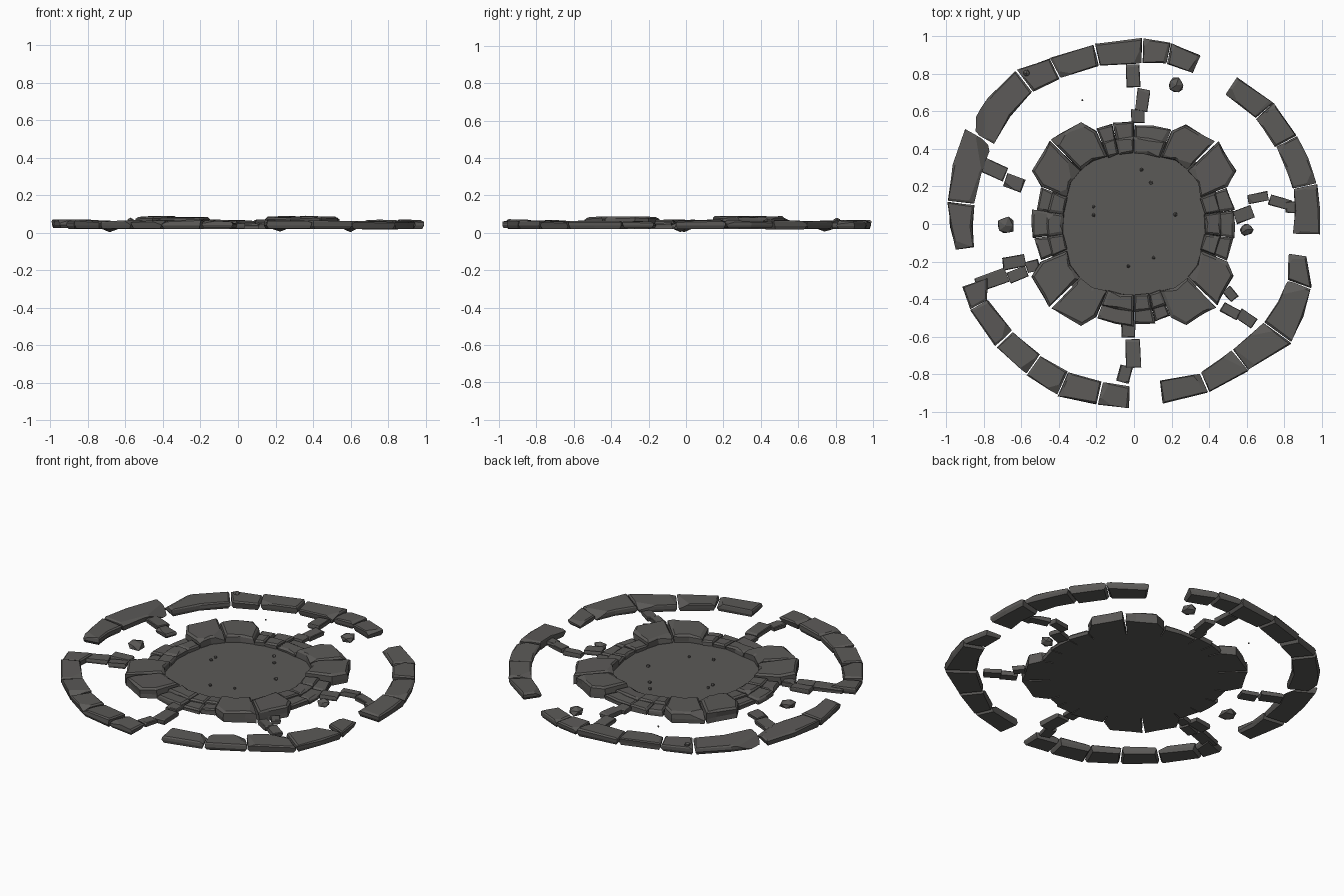
import bpy, bmesh, math, random
from mathutils import Vector, Matrix

if "Cube" in bpy.data.objects:
    bpy.data.objects.remove(bpy.data.objects["Cube"])

random.seed(7)
stone = bpy.data.materials.new("dark_stone")
stone.diffuse_color = (0.105, 0.101, 0.096, 1)
stone.use_nodes = True
stone.node_tree.nodes["Principled BSDF"].inputs["Base Color"].default_value = stone.diffuse_color
R = random.uniform


def finish(bm, name):
    bmesh.ops.recalc_face_normals(bm, faces=bm.faces)
    me = bpy.data.meshes.new(name)
    bm.to_mesh(me)
    bm.free()
    me.materials.append(stone)
    ob = bpy.data.objects.new(name, me)
    bpy.context.collection.objects.link(ob)
    return ob


def polar(deg, r):
    a = math.radians(deg)
    return Vector((r * math.cos(a), r * math.sin(a)))


def chip(bm, co, no):
    """Slice a piece off the stone and close the cut."""
    bmesh.ops.bisect_plane(bm, geom=bm.verts[:] + bm.edges[:] + bm.faces[:], dist=1e-5,
                           plane_co=co, plane_no=no, clear_outer=True)
    open_edges = [e for e in bm.edges if e.is_boundary]
    if open_edges:
        bmesh.ops.holes_fill(bm, edges=open_edges)


def slab(name, outline, z0, z1, bevel=0.012, chips=2, jit=0.004, low=0.0):
    """Rough flat stone: a beveled prism with slightly tilted top and chipped rim."""
    bm = bmesh.new()
    c = sum(outline, Vector((0, 0))) / len(outline)
    tx, ty = R(-.035, .035), R(-.035, .035)
    rings = []
    for k, z, inset in ((0, z0, bevel * low), (1, z0 + (z1 - z0) * .4, 0),
                        (2, z1 - bevel * .7, 0), (3, z1, bevel)):
        ring = []
        for p in outline:
            d = p - c
            q = c + d * (1 - inset / max(d.length, .02))
            tilt = (d.x * tx + d.y * ty) if k > 1 else 0
            j = jit if k else 0
            ring.append(bm.verts.new((q.x + R(-j, j), q.y + R(-j, j), z + tilt)))
        rings.append(ring)
    n = len(outline)
    for a, b in zip(rings, rings[1:]):
        for i in range(n):
            bm.faces.new((a[i], a[(i + 1) % n], b[(i + 1) % n], b[i]))
    bm.faces.new(rings[0][::-1])
    bm.faces.new(rings[3])
    # chips taken off random rim edges
    for _ in range(chips):
        i = random.randrange(n)
        p = outline[i].lerp(outline[(i + 1) % n], R(0, .35))
        d = (p - c).normalized()
        co = c + (p - c) * R(.72, .86)
        chip(bm, (co.x, co.y, z1), Vector((d.x + R(-.4, .4), d.y + R(-.4, .4), R(1.6, 2.6))))
    return finish(bm, name)


def arc_block(name, j0, j1, z0, z1, gap=0.004, **kw):
    """Ring stone between two joints (angle, inner radius, outer radius)."""
    (a0, i0, o0), (a1, i1, o1) = j0, j1
    g = math.degrees(gap)
    a0, a1 = a0 + g, a1 - g
    m = (a0 + a1) / 2
    pts = [polar(a0, o0)]
    if a1 - a0 > 15:
        pts.append(polar(m, (o0 + o1) / 2))
    pts += [polar(a1, o1), polar(a1, i1)]
    if a1 - a0 > 15:
        pts.append(polar(m, (i0 + i1) / 2))
    pts.append(polar(a0, i0))
    return slab(name, pts, z0, z1, **kw)


# Outer broken ring: joints of four arcs
arcs = {
    "north_west": [(68.5, .865, .965), (78.5, .875, .985), (87.2, .86, .99), (102.5, .865, .98),
                   (117, .87, .99), (127.5, .89, 1.03), (150.5, .86, 1.03), (173, .86, 1.0),
                   (188.5, .865, .96)],
    "east": [(-3.5, .85, .99), (12.5, .87, 1.0), (28.5, .86, .985), (41, .86, .985), (55, .85, .955)],
    "south_east": [(279, .85, .97), (294, .87, .98), (308, .85, .99), (323, .87, 1.05),
                   (340, .875, 1.005), (349.5, .84, .935)],
    "south_west": [(200, .83, .975), (207.5, .88, .985), (221.5, .865, .985), (234.5, .86, .985),
                   (246, .865, 1.0), (258.5, .86, .98), (268.5, .87, .985)],
}
for part, joints in arcs.items():
    for i, (a, b) in enumerate(zip(joints, joints[1:])):
        arc_block(f"outer_ring_{part}_{i}", a, b, .022 + R(-.004, .004), .066 + R(-.005, .003),
                  bevel=.01, low=1.2)

# Central floor disc
slab("floor_disc", [polar(i * 10, .47) for i in range(36)], .02, .04, bevel=.0, chips=0, jit=0)
for o in bpy.data.objects:
    if o.name == "floor_disc":
        for v in o.data.vertices:
            v.co.z = .02 if v.co.z < .026 else .04

# Inner ring: raised corner pairs on diagonals, lower stepped stones between
for q in range(4):
    d = 45 + 90 * q
    for s in (-1, 1):
        r = R(-.01, .01)
        pts = [polar(d + s * 23, .385), polar(d + s * 23, .535), polar(d + s * 17.5, .605 + r),
               polar(d + s * 6, .61 + r), polar(d + s * .6, .625 + r), polar(d + s * .6, .405),
               polar(d + s * 12, .405)]
        slab(f"raised_stone_{q}_{s}", pts[::-s], .02, .083 + R(-.002, .005), bevel=.014)
    c = 90 * q
    cuts = [-21.5, -8, 8, 21.5] if q in (0, 2) else [-21.5, 0, 12, 21.5]
    for i, (a, b) in enumerate(zip(cuts, cuts[1:])):
        o = .535 + R(-.01, .015)
        arc_block(f"low_stone_{q}_{i}", (c + a, .44, o), (c + b, .44, o + R(-.015, .01)),
                  .02, .053 + R(-.004, .004), chips=1)
        arc_block(f"step_stone_{q}_{i}", (c + a, .38, .465), (c + b, .38, .465),
                  .022, .066 + R(-.005, .006), chips=1)

# Spoke paving: (x, y, length x, length y, rotation)
spokes = [
    (-.005, .79, .07, .12, 3), (.045, .66, .065, .12, -8), (.02, .575, .07, .07, 0),
    (-.745, .29, .13, .075, -25), (-.64, .22, .10, .07, -20),
    (.585, .05, .10, .07, 20), (.66, .14, .11, .05, 10), (.78, .115, .12, .055, -15),
    (.84, .09, .06, .06, 0), (.515, -.375, .07, .05, -50), (.515, -.465, .10, .055, -30),
    (.60, -.505, .10, .06, -35), (-.03, -.56, .075, .09, 0), (-.005, -.69, .08, .15, 2),
    (-.05, -.80, .065, .09, -15), (-.64, -.205, .12, .065, 10), (-.62, -.27, .10, .06, 20),
    (-.54, -.225, .07, .06, 15), (-.76, -.30, .17, .075, 20),
]
for i, (x, y, w, h, a) in enumerate(spokes):
    rot = Matrix.Rotation(math.radians(a), 2)
    pts = [Vector((x, y)) + rot @ Vector((sx * w / 2, sy * h / 2))
           for sx, sy in ((1, 1), (-1, 1), (-1, -1), (1, -1))]
    slab(f"spoke_stone_{i}", pts, .024 + R(-.004, .004), .052 + R(-.004, .004),
         bevel=.005, chips=1, jit=.003, low=.8)


# Loose rubble and pebbles
def rock(name, x, y, z, r, flat):
    bm = bmesh.new()
    bmesh.ops.create_icosphere(bm, subdivisions=1, radius=1)
    for v in bm.verts:
        v.co *= R(.82, 1.12)
        v.co = Vector((x + v.co.x * r, y + v.co.y * r, z + v.co.z * flat))
    finish(bm, name)


for i, (x, y, r) in enumerate([(.225, .74, .045), (-.685, -.01, .052), (.6, -.03, .038)]):
    rock(f"rubble_{i}", x, y, .032, r, .028)
for i, (x, y) in enumerate([(.04, .29), (.09, .22), (.22, .05), (-.215, .048), (-.215, .092),
                            (-.03, -.225), (.105, -.18)]):
    rock(f"pebble_{i}", x, y, .045, R(.009, .013), .01)
rock("pebble_outside", -.275, .66, .04, .006, .006)
rock("pebble_on_ring", -.575, .805, .066, .02, .014)
